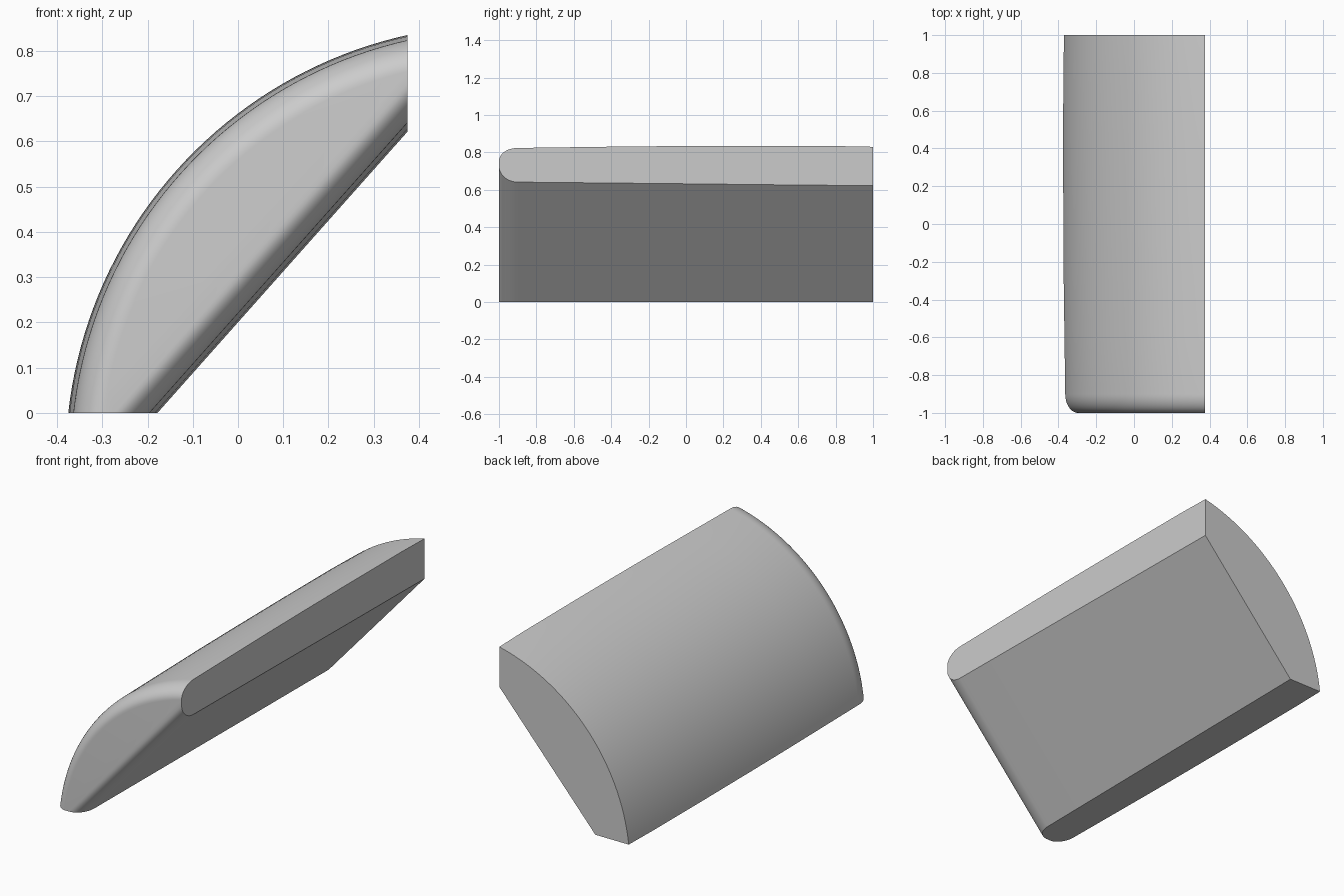
import bpy, bmesh, math

if "Cube" in bpy.data.objects:
    bpy.data.objects.remove(bpy.data.objects["Cube"])

CX, CZ, R = 0.583, -0.106, 0.964      # circle of the curved outer shell
HALF, SEG = 0.375, 40
NX, NZ = 0.748, -0.664                # outward normal of the flat underside


def section(y, d_out, d_in):
    """Closed profile: outer arc and underside, each moved inward."""
    r = R - d_out
    x0 = CX - math.sqrt(r * r - CZ * CZ)
    z1 = CZ + math.sqrt(r * r - (CX - HALF) ** 2)
    a0 = math.atan2(-CZ, x0 - CX)
    a1 = math.atan2(z1 - CZ, HALF - CX)
    pts = []
    for i in range(SEG + 1):
        a = a0 + (a1 - a0) * i / SEG
        pts.append((CX + r * math.cos(a), y, CZ + r * math.sin(a)))
    # underside line clipped to the vertical cut and the base
    pts.append((HALF, y, 0.622 + d_in / -NZ))
    pts.append((-0.178 - d_in / NX, y, 0.0))
    return pts


# rounded front end, then the slightly tapering body
stations = []
STEPS = 12
for i in range(STEPS + 1):
    t = math.pi / 2 * (1 - i / STEPS)
    k = 1 - math.cos(t)
    stations.append((-0.9 - 0.1 * math.sin(t), 0.011 + 0.068 * k, 0.013 + 0.058 * k))
stations += [(-0.6, 0.007, 0.011), (-0.3, 0.003, 0.009), (0.0, 0.001, 0.007),
             (0.4, 0.0, 0.004), (0.8, 0.001, 0.0015), (1.0, 0.005, 0.0)]

bm = bmesh.new()
rings = [[bm.verts.new(p) for p in section(*s)] for s in stations]
n = len(rings[0])
for a, b in zip(rings, rings[1:]):
    for j in range(n):
        k = (j + 1) % n
        bm.faces.new((a[j], a[k], b[k], b[j]))
bm.faces.new(rings[0])
bm.faces.new(rings[-1])
bmesh.ops.recalc_face_normals(bm, faces=bm.faces)

mesh = bpy.data.meshes.new("curved_panel")
bm.to_mesh(mesh)
bm.free()
panel = bpy.data.objects.new("curved_panel", mesh)
bpy.context.collection.objects.link(panel)
bpy.context.view_layer.objects.active = panel
panel.select_set(True)
bpy.ops.object.shade_smooth_by_angle(angle=math.radians(35))
